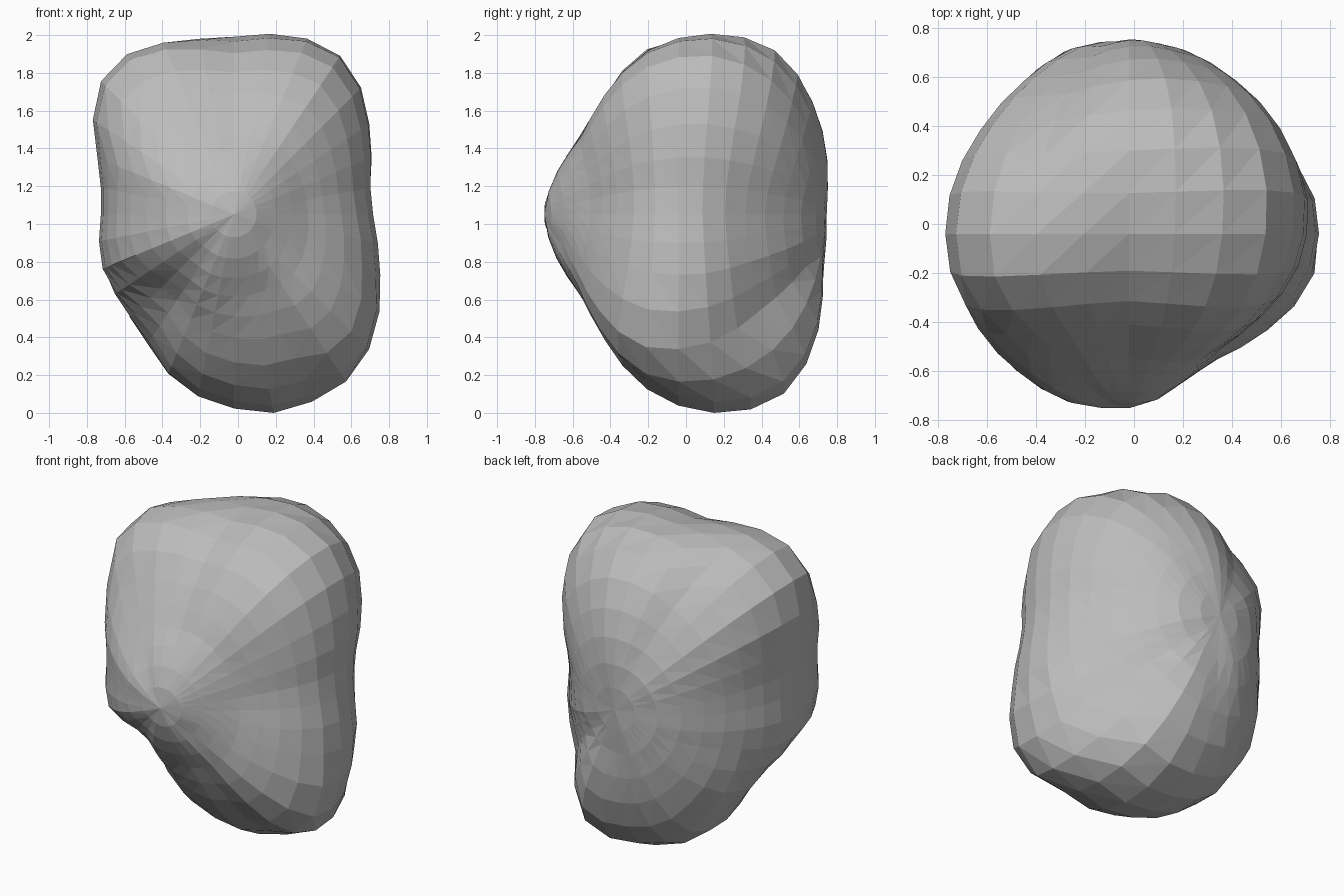
import bpy, bmesh, math
from mathutils import Vector

cube = bpy.data.objects.get("Cube")
if cube:
    bpy.data.objects.remove(cube, do_unlink=True)

RINGS, SEGMENTS = 18, 32
CENTRE = Vector((-0.02, -0.04, 1.05))

# Side profiles from front pole to back pole: bearing -> radius every 20 degrees
right_side = [.71, .73, .73, .74, .735, .74, .735, .753, .79, .785]
meridians = [
    (-20, [.71, .65, .64, .72, .81, .82, .75, .745, .78, .785]),  # left side
    (50, [.71, .67, .67, .78, .93, 1, .96, .87, .81, .785]),  # upper left corner
    (88, [.71, .68, .66, .74, .87, .96, 1.01, .93, .84, .785]),  # top
    (122, [.71, .69, .7, .8, 1, 1, .91, .84, .81, .785]),  # upper right corner
    (162, right_side),
    (198, right_side),
    (236, [.71, .68, .635, .61, .69, .79, .88, .85, .81, .785]),  # hollow
    (288, [.71, .68, .67, .77, .94, 1.067, 1.1, .96, .81, .785]),  # bottom
    (318, [.71, .66, .69, .83, 1, .96, .83, .78, .78, .785]),  # lower left corner
]

# Outline radius around the long axis, one value per segment
outline = [.735, .735, .784, .857, .948, 1.01, 1.008, .975, .94, .947, .983,
           1.02, .997, .9, .784, .72, .706, .73, .754, .76, .778, .83, .925,
           .987, 1.03, 1.073, 1.075, 1.065, 1.01, .925, .837, .775]


def profile_radius(values, position):
    """Smooth interpolation, mirrored past both poles."""
    i, t = divmod(position, 1)
    last = len(values) - 1

    def value(k):
        k = abs(int(k))
        return values[2 * last - k if k > last else k]
    p, q, r, s = (value(i + k) for k in (-1, 0, 1, 2))
    return q + t / 2 * (r - p + t * (2 * p - 5 * q + 4 * r - s + t * (3 * (q - r) + s - p)))


def blended_radius(position, bearing):
    """Blend the two profiles on either side of the bearing."""
    for k, (start, values) in enumerate(meridians):
        end, following = meridians[(k + 1) % len(meridians)]
        span = (end - start) % 360
        offset = (bearing - start) % 360
        if offset < span:
            t = offset / span
            t = t * t * (3 - 2 * t)
            return ((1 - t) * profile_radius(values, position)
                    + t * profile_radius(following, position))


def meridian_points(segment):
    """One pole-to-pole arc, eased out to the outline away from the poles."""
    angles = [math.pi * i / RINGS for i in range(RINGS + 1)]
    bearing = 360 * segment / SEGMENTS
    radii = [blended_radius(i / 2, bearing) for i in range(RINGS + 1)]
    widest = max(r * math.sin(a) for r, a in zip(radii, angles))
    gain = outline[segment] / widest - 1
    b = math.radians(bearing)
    points = []
    for r, a in zip(radii, angles):
        across = math.sin(a)
        direction = Vector((across * math.cos(b), -math.cos(a), across * math.sin(b)))
        points.append(CENTRE + direction * r * (1 + gain * across ** 2))
    return points


# Rock surface
bm = bmesh.new()
arcs = [meridian_points(s) for s in range(SEGMENTS)]
front_pole = bm.verts.new(arcs[0][0])
back_pole = bm.verts.new(arcs[0][-1])
grid = [[bm.verts.new(p) for p in arc[1:-1]] for arc in arcs]
for s in range(SEGMENTS):
    here, beside = grid[s], grid[(s + 1) % SEGMENTS]
    bm.faces.new((front_pole, here[0], beside[0]))
    bm.faces.new((back_pole, beside[-1], here[-1]))
    for i in range(RINGS - 2):
        bm.faces.new((here[i], here[i + 1], beside[i]))
        bm.faces.new((beside[i], here[i + 1], beside[i + 1]))
bmesh.ops.recalc_face_normals(bm, faces=bm.faces)

# Rest the lowest point on the ground
floor = min(v.co.z for v in bm.verts)
bmesh.ops.translate(bm, verts=bm.verts, vec=(0, 0, -floor))

mesh = bpy.data.meshes.new("rock")
bm.to_mesh(mesh)
bm.free()
rock = bpy.data.objects.new("rock", mesh)
bpy.context.collection.objects.link(rock)

# Stone colour
stone = bpy.data.materials.new("stone grey")
stone.use_nodes = True
colour = (0.5, 0.5, 0.5, 1)
stone.diffuse_color = colour
stone.node_tree.nodes["Principled BSDF"].inputs["Base Color"].default_value = colour
mesh.materials.append(stone)
